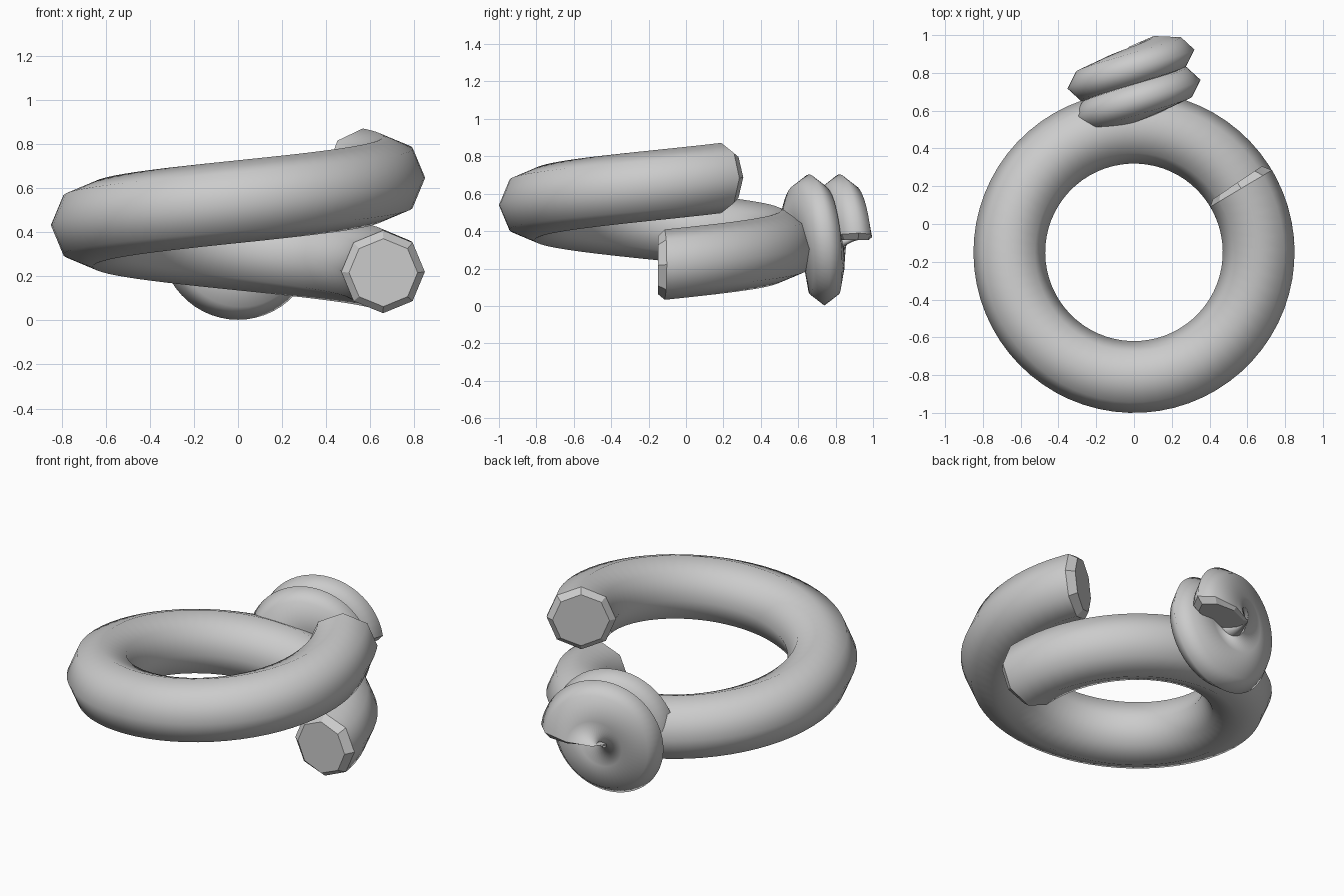
import bpy, bmesh
from math import sin, cos, pi, radians
from mathutils import Matrix, Vector

if "Cube" in bpy.data.objects:
    bpy.data.objects.remove(bpy.data.objects["Cube"])


def coil(name, radius, tube, thick, pitch, start, end, steps, inset, matrix, sides=8):
    """Helix about local z, with an elliptical octagonal section and bevelled flat ends."""
    sign = 1 if end > start else -1
    angles = [start + (end - start) * i / steps for i in range(steps + 1)]
    angles = [start, start + sign * inset] + angles[1:-1] + [end - sign * inset, end]
    mid = (start + end) / 2
    bm = bmesh.new()
    rings = []
    for i, deg in enumerate(angles):
        k = 0.82 if i in (0, len(angles) - 1) else 1.0
        a = radians(deg)
        z = sign * (deg - mid) / 360 * pitch
        ring = []
        for j in range(sides):
            b = 2 * pi * j / sides
            r = radius + tube * k * cos(b)
            ring.append(bm.verts.new(matrix @ Vector(
                (r * cos(a), r * sin(a), z + thick * k * sin(b)))))
        rings.append(ring)
    last = len(rings) - 2
    for i in range(len(rings) - 1):
        for j in range(sides):
            n = (j + 1) % sides
            f = bm.faces.new((rings[i][j], rings[i + 1][j], rings[i + 1][n], rings[i][n]))
            f.smooth = 0 < i < last
    # flat end caps
    bm.faces.new(rings[0])
    bm.faces.new(rings[-1][::-1])
    bmesh.ops.recalc_face_normals(bm, faces=bm.faces[:])
    mesh = bpy.data.meshes.new(name)
    bm.to_mesh(mesh)
    bm.free()
    obj = bpy.data.objects.new(name, mesh)
    bpy.context.collection.objects.link(obj)
    return obj


# large horizontal coil, just over one turn
coil("large_coil", 0.66, 0.19, 0.188, 0.43, 0, 394, 72, 3.2,
     Matrix.Translation((0, -0.15, 0.217 + 0.43 * 197 / 360)))

# small flattened coil at the back: axis towards +y, turned slightly about z
t = radians(10.5)
frame = Matrix(((cos(t), 0, -sin(t), 0),
                (sin(t), 0, cos(t), 0.74),
                (0, 1, 0, 0.353),
                (0, 0, 0, 1)))
# 1.5 turns, from the left side over the top to the right side
coil("small_coil", 0.15, 0.20, 0.11, 0.166, 540, 0, 80, 6, frame)
